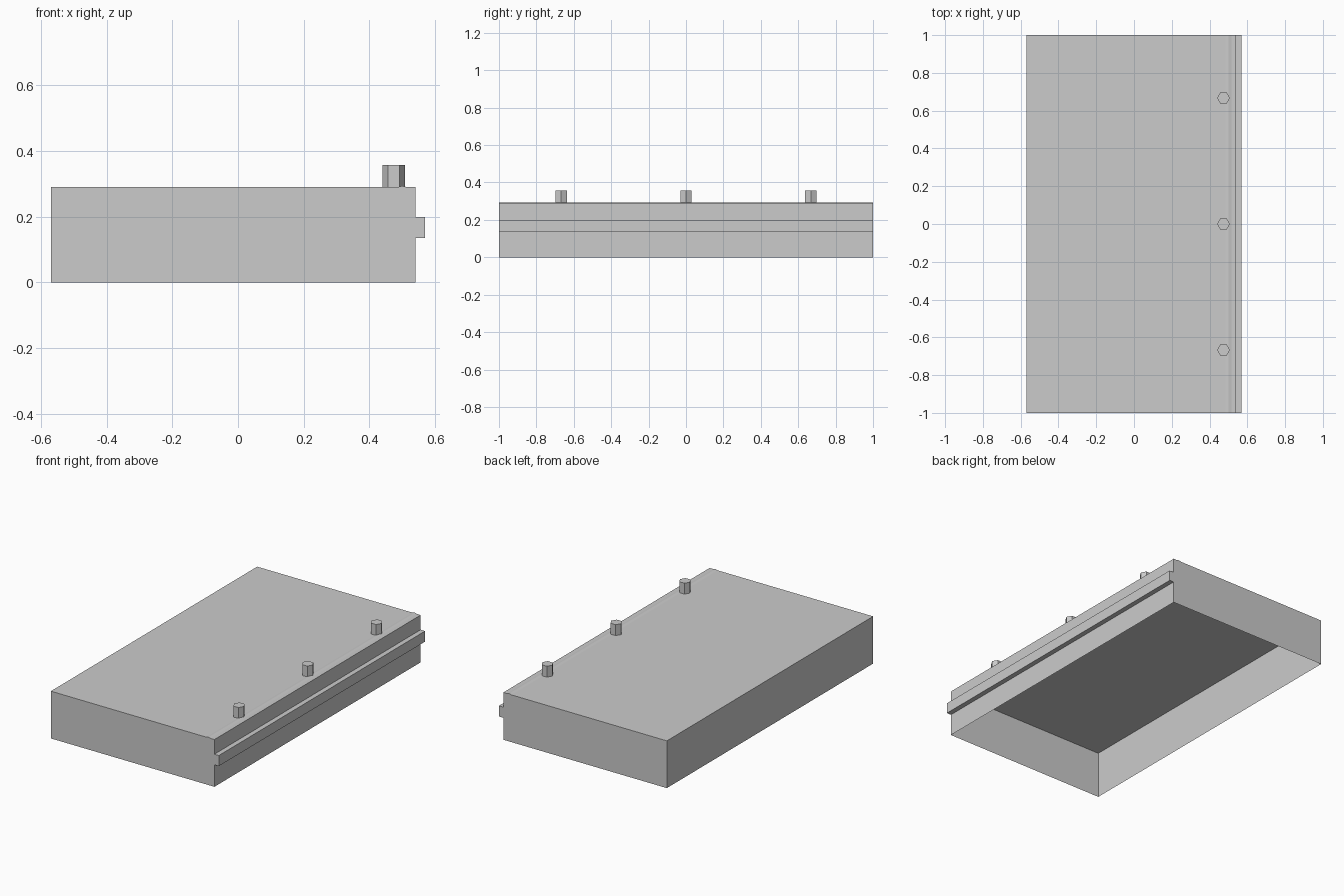
import bpy, bmesh, math

if "Cube" in bpy.data.objects:
    bpy.data.objects.remove(bpy.data.objects["Cube"])

grey = bpy.data.materials.new("light_grey")
grey.diffuse_color = (0.6, 0.6, 0.6, 1.0)
grey.use_nodes = True
grey.node_tree.nodes["Principled BSDF"].inputs["Base Color"].default_value = grey.diffuse_color


def make_object(name, bm):
    bmesh.ops.recalc_face_normals(bm, faces=bm.faces[:])
    mesh = bpy.data.meshes.new(name)
    bm.to_mesh(mesh)
    bm.free()
    mesh.materials.append(grey)
    obj = bpy.data.objects.new(name, mesh)
    bpy.context.collection.objects.link(obj)
    return obj


# Hollow shell: front profile swept along y, left open underneath
profile = [(-0.57, 0), (-0.57, 0.29),
           (0.485, 0.29), (0.5, 0.294), (0.515, 0.29),    # low ridge on top
           (0.54, 0.29), (0.54, 0.2), (0.57, 0.2),        # side rail
           (0.57, 0.135), (0.54, 0.135), (0.54, 0)]
bm = bmesh.new()
front = [bm.verts.new((x, -1, z)) for x, z in profile]
back = [bm.verts.new((x, 1, z)) for x, z in profile]
bm.faces.new(front)
bm.faces.new(back[::-1])
for i in range(len(profile) - 1):
    bm.faces.new((front[i], back[i], back[i + 1], front[i + 1]))
# Orient the open shell outwards: the big top face must point up
shell = make_object("body_shell", bm)
top = max(shell.data.polygons, key=lambda p: p.area if abs(p.normal.z) > 0.9 else 0)
if top.normal.z < 0:
    shell.data.flip_normals()


# Six-sided pegs along the ridge
def add_peg(name, y, x=0.474, radius=0.034, z0=0.29, z1=0.357):
    bm = bmesh.new()
    ring = [bm.verts.new((x + radius * math.cos(a), y + radius * math.sin(a), z0))
            for a in (math.radians(60 * k) for k in range(6))]
    face = bm.faces.new(ring)
    ext = bmesh.ops.extrude_face_region(bm, geom=[face])
    verts = [v for v in ext["geom"] if isinstance(v, bmesh.types.BMVert)]
    bmesh.ops.translate(bm, verts=verts, vec=(0, 0, z1 - z0))
    make_object(name, bm)


for name, y in (("front_peg", -0.667), ("middle_peg", 0), ("back_peg", 0.667)):
    add_peg(name, y)
